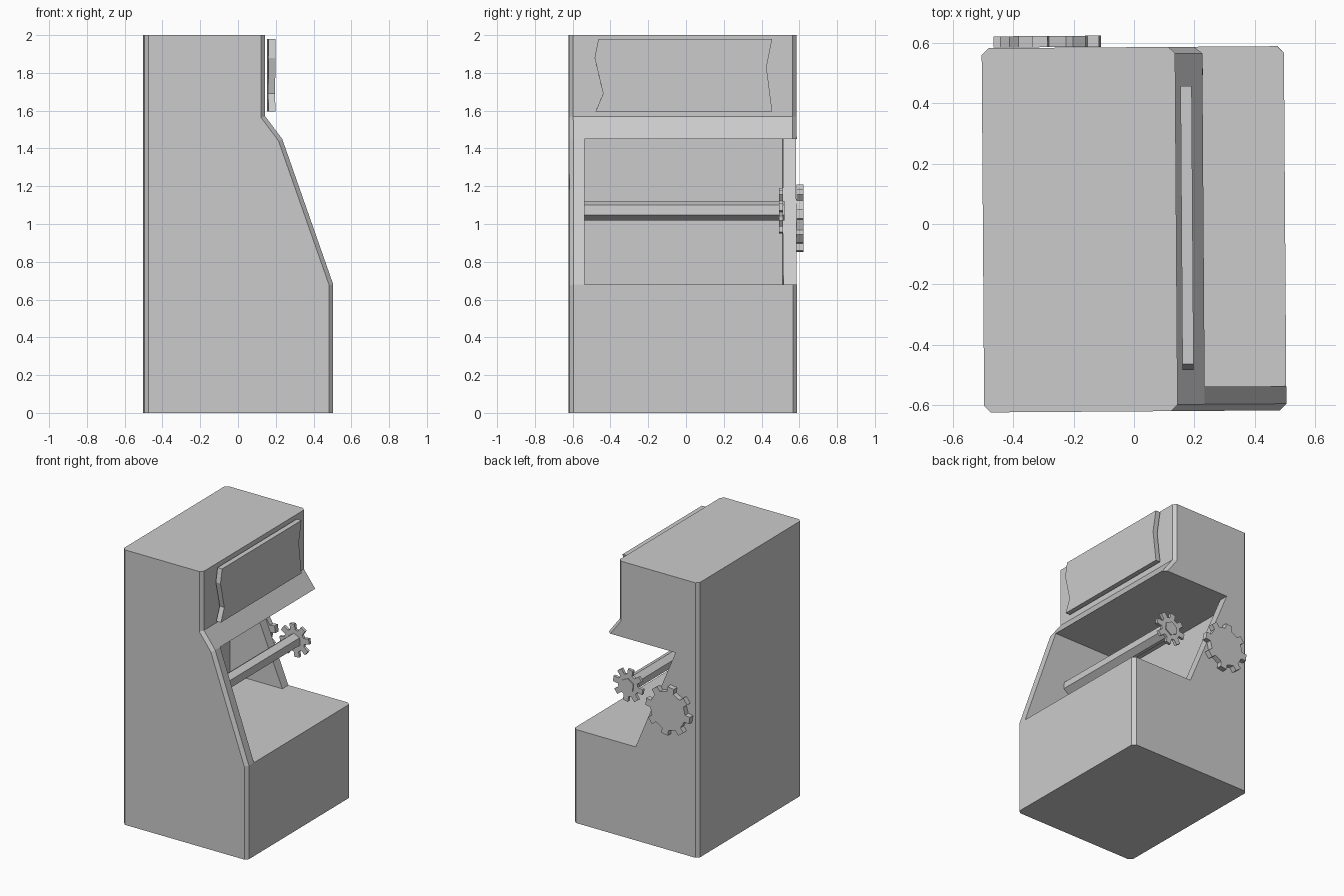
import bpy, bmesh
from math import cos, sin, pi, radians

if "Cube" in bpy.data.objects:
    bpy.data.objects.remove(bpy.data.objects["Cube"])

TILT = radians(0.4)  # the whole machine is turned very slightly


def prism(name, pts, axis, a, b, chamfer=0.0):
    """Extrude a 2D outline along axis from a to b; optionally chamfer the upright rims."""
    bm = bmesh.new()
    place = (lambda u, v, t: (u, t, v)) if axis == 'y' else (lambda u, v, t: (t, u, v))
    lo, hi = ([bm.verts.new(place(u, v, t)) for u, v in pts] for t in (a, b))
    bm.faces.new(lo)
    bm.faces.new(hi[::-1])
    n = len(pts)
    for i in range(n):
        j = (i + 1) % n
        bm.faces.new((lo[i], hi[i], hi[j], lo[j]))
    bmesh.ops.recalc_face_normals(bm, faces=bm.faces)
    if chamfer:
        rims = [e for e in bm.edges if abs(e.verts[0].co.z - e.verts[1].co.z) > 0.01]
        bmesh.ops.bevel(bm, geom=rims, offset=chamfer, segments=1, affect='EDGES')
    me = bpy.data.meshes.new(name)
    bm.to_mesh(me)
    bm.free()
    ob = bpy.data.objects.new(name, me)
    ob.rotation_euler.z = TILT
    bpy.context.collection.objects.link(ob)
    return ob


def carve(target, cutter):
    mod = target.modifiers.new("cut", 'BOOLEAN')
    mod.operation, mod.solver, mod.object = 'DIFFERENCE', 'EXACT', cutter
    bpy.context.view_layer.objects.active = target
    bpy.ops.object.modifier_apply(modifier=mod.name)
    bpy.data.objects.remove(cutter)


def gear(name, cx, cz, root, tip, width, teeth, phase, a, b):
    pts = []
    for k in range(teeth):
        c = phase + 2 * pi * k / teeth
        for r, s in ((root, -1), (tip, -1), (tip, 1), (root, 1)):
            ang = c + s * width / 2 / r
            pts.append((cx + r * cos(ang), cz + r * sin(ang)))
    return prism(name, pts, 'y', a, b)


# Cabinet body
body = prism("cabinet", [(-0.5, 0), (0.5, 0), (0.5, 0.68), (0.23, 1.45),
                         (0.14, 1.57), (0.14, 2), (-0.5, 2)], 'y', -0.62, 0.585, 0.022)

# Hollow between the side panels, then the slanted opening in the rear panel
carve(body, prism("hollow_cutter", [(-0.42, 0.68), (0.7, 0.68), (0.7, 1.45), (-0.42, 1.45)],
                  'y', -0.54, 0.515))
carve(body, prism("opening_cutter", [(0.0, 0.68), (0.7, 0.68), (0.7, 1.45), (-0.32, 1.45)],
                  'y', 0.5, 0.7))

# Sign panel with notched ends
prism("sign_panel", [(-0.48, 1.595), (0.455, 1.595), (0.425, 1.83), (0.455, 1.98),
                     (-0.465, 1.98), (-0.485, 1.88), (-0.44, 1.69)], 'x', 0.157, 0.194)

# Hexagonal shaft across the hollow
SX, SZ = 0.112, 1.07
prism("shaft", [(SX + 0.052 * cos(radians(36 + 60 * k)), SZ + 0.052 * sin(radians(36 + 60 * k)))
                for k in range(6)], 'y', -0.54, 0.52)

# Gears
gear("small_gear", SX, SZ, 0.08, 0.12, 0.04, 8, radians(10), 0.492, 0.513)
gear("large_gear", -0.283, 1.03, 0.14, 0.178, 0.052, 8, radians(8), 0.587, 0.624)
